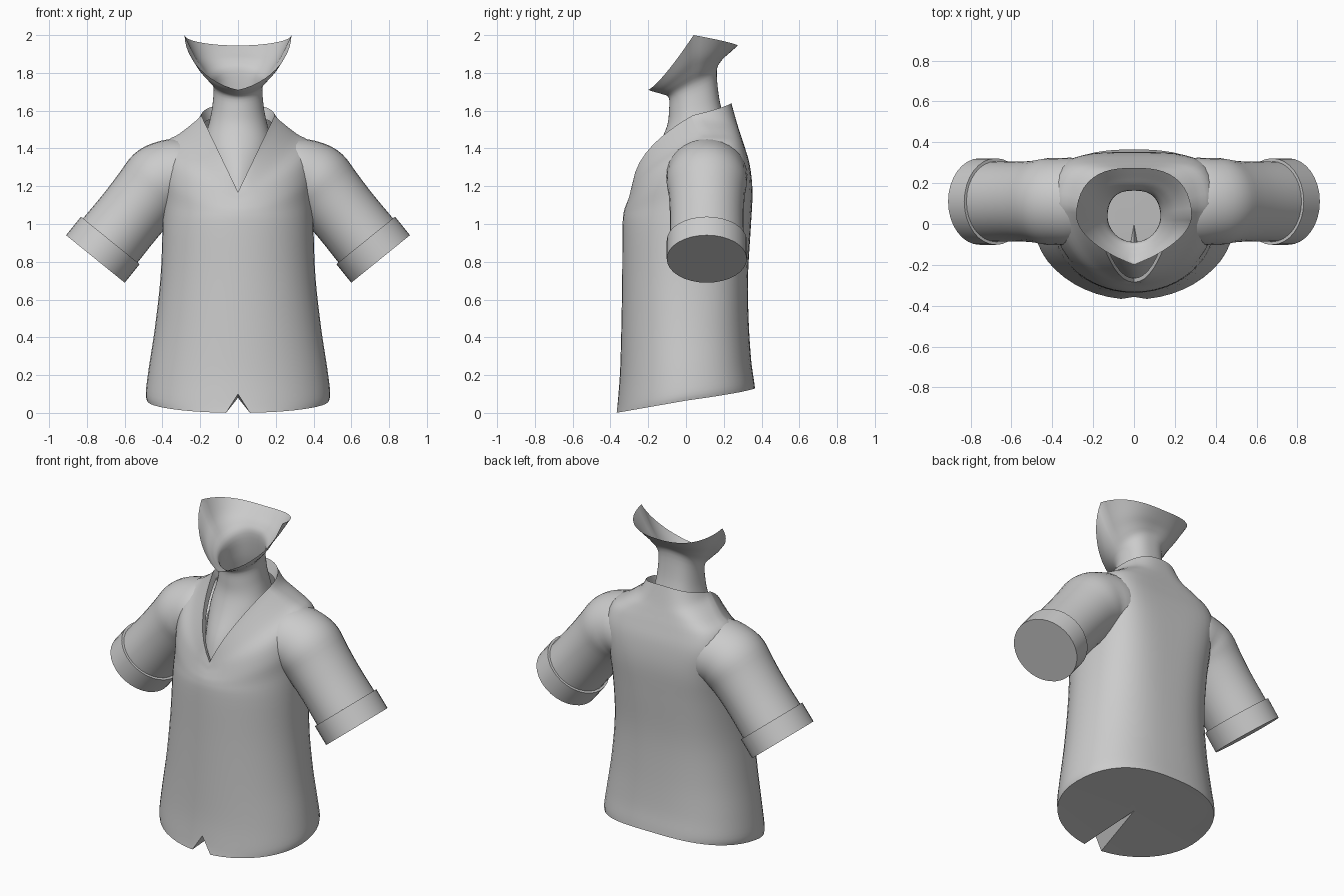
import bpy, bmesh, math
from mathutils import Vector

if "Cube" in bpy.data.objects:
    bpy.data.objects.remove(bpy.data.objects["Cube"], do_unlink=True)

grey = bpy.data.materials.new("plain_grey")
grey.use_nodes = True
colour = (0.6, 0.6, 0.6, 1)
grey.diffuse_color = colour
grey.node_tree.nodes["Principled BSDF"].inputs["Base Color"].default_value = colour

SEGS = 48


def catmull(rows, steps):
    """Smoothly fill in rows between the key rows."""
    out = []
    for i in range(len(rows) - 1):
        quad = [rows[max(i - 1, 0)], rows[i], rows[i + 1], rows[min(i + 2, len(rows) - 1)]]
        for s in range(steps):
            t = s / steps
            out.append([b + t * ((c - a) + t * (2 * a - 5 * b + 4 * c - d + t * (3 * (b - c) + d - a))) / 2
                        for a, b, c, d in zip(*quad)])
    return out + [list(rows[-1])]


def body_ring(row):
    """Ring from width, front/back/side y, front/side/back z, V sharpness, front/back fullness."""
    w, yf, yb, ys, zf, zs, zb, v, full_f, full_b = row
    points = []
    for k in range(SEGS):
        a = math.tau * k / SEGS
        s, c = math.sin(a), math.cos(a)
        if c >= 0:
            t = max(0, (1 - v) * (1 - c) + v * abs(s))
            y, z = yf + (ys - yf) * t ** full_f, zf + (zs - zf) * t
        else:
            t = max(0, 1 + c)
            y, z = yb + (ys - yb) * t ** full_b, zb + (zs - zb) * t
        points.append(Vector((w * s, y, z)))
    return points


def loft(name, rings, cap=None, angle=40):
    """Skin a list of rings; cap is the centre of a fan over the first ring."""
    bm = bmesh.new()
    verts = [[bm.verts.new(p) for p in ring] for ring in rings]
    n = len(rings[0])
    for low, high in zip(verts, verts[1:]):
        for k in range(n):
            j = (k + 1) % n
            bm.faces.new((low[k], low[j], high[j], high[k]))
    if cap is not None:
        centre = bm.verts.new(cap)
        for k in range(n):
            bm.faces.new((centre, verts[0][(k + 1) % n], verts[0][k]))
    bmesh.ops.remove_doubles(bm, verts=bm.verts, dist=0.0005)
    bmesh.ops.recalc_face_normals(bm, faces=bm.faces)
    mesh = bpy.data.meshes.new(name)
    bm.to_mesh(mesh)
    bm.free()
    mesh.materials.append(grey)
    obj = bpy.data.objects.new(name, mesh)
    bpy.context.collection.objects.link(obj)
    bpy.ops.object.select_all(action="DESELECT")
    obj.select_set(True)
    bpy.context.view_layer.objects.active = obj
    bpy.ops.object.shade_smooth_by_angle(angle=math.radians(angle))
    return obj


# Shirt body, from the hem up to the V neckline
shirt = [
    (.482, -.37, .365, 0, 0, .065, .13, 0, 1, 1.3),
    (.488, -.363, .36, 0, .05, .11, .17, 0, 1, 1.3),
    (.472, -.35, .345, 0, .2, .24, .28, 0, 1, 1.3),
    (.44, -.343, .332, 0, .42, .45, .48, 0, 1, 1.3),
    (.41, -.338, .328, 0, .7, .72, .72, 0, 1, 1.4),
    (.40, -.336, .343, .02, .98, .98, .98, 0, 1, 1.6),
    (.40, -.33, .352, .06, 1.06, 1.16, 1.17, .05, 1.05, 1.9),
    (.41, -.318, .338, .1, 1.1, 1.32, 1.31, .2, 1.25, 2.2),
    (.385, -.305, .31, .1, 1.13, 1.43, 1.41, .45, 1.55, 2.2),
    (.31, -.297, .287, .09, 1.15, 1.478, 1.48, .7, 1.85, 2),
    (.225, -.29, .268, .05, 1.16, 1.545, 1.54, .9, 2.1, 1.6),
    (.195, -.285, .24, .035, 1.17, 1.575, 1.64, 1, 2.2, 1.3),
]
rings = [body_ring(r) for r in catmull(shirt, 4)]
# Folded inner edge of the collar
rings.append(body_ring((.18, -.265, .215, .04, 1.16, 1.53, 1.57, 1, 2.2, 1.3)))
# Notch in the front of the hem
for ring in rings:
    if ring[0].z < .1:
        ring[0].yz = -.357, .1
loft("shirt_body", rings, cap=(0, 0, .08))

# Neck, with the chest below and the flared jaw above
skin = [
    (.17, -.268, .2, 0, 1.14, 1.14, 1.14, .5, 1.5, 1.3),
    (.18, -.225, .2, .02, 1.28, 1.28, 1.28, .5, 1.5, 1.3),
    (.18, -.145, .22, .04, 1.42, 1.43, 1.44, .2, 1.2, 1.3),
    (.152, -.1, .2, .04, 1.52, 1.54, 1.56, 0, 1, 1.3),
    (.135, -.09, .175, .04, 1.6, 1.63, 1.67, 0, 1, 1.3),
    (.132, -.092, .163, .04, 1.67, 1.735, 1.81, 0, 1, 1.3),
    (.175, -.135, .188, .04, 1.69, 1.805, 1.865, .1, .95, 1.3),
    (.23, -.17, .23, .04, 1.7, 1.89, 1.905, .15, .85, 1.3),
    (.283, -.2, .275, .04, 1.71, 2, 1.945, .2, .8, 1.3),
]
loft("neck_and_jaw", [body_ring(r) for r in catmull(skin, 4)])

# Sleeves with turned-up cuffs: centre x, centre z, tilt and radius of each ring
cuff = [(.755, .815, 39, .2), (.676, .913, 39, .2)]
upper_arm = [(.676, .913, 39, .186), (.57, 1.043, 39, .184), (.48, 1.152, 40, .19),
             (.425, 1.215, 50, .2), (.37, 1.245, 66, .2), (.28, 1.255, 80, .2),
             (.18, 1.26, 88, .16)]
for side, mirror in (("left", 1), ("right", -1)):
    rings = []
    for x, z, tilt, radius in cuff + catmull(upper_arm, 3):
        lean = math.radians(tilt)
        ring = []
        for k in range(32):
            a = math.tau * k / 32
            out = radius * math.cos(a)
            ring.append(Vector((mirror * (x + out * math.cos(lean)),
                                .11 + 1.06 * radius * math.sin(a),
                                z + out * math.sin(lean))))
        rings.append(ring)
    loft(side + "_sleeve", rings, cap=(mirror * cuff[0][0], .11, cuff[0][1]))
